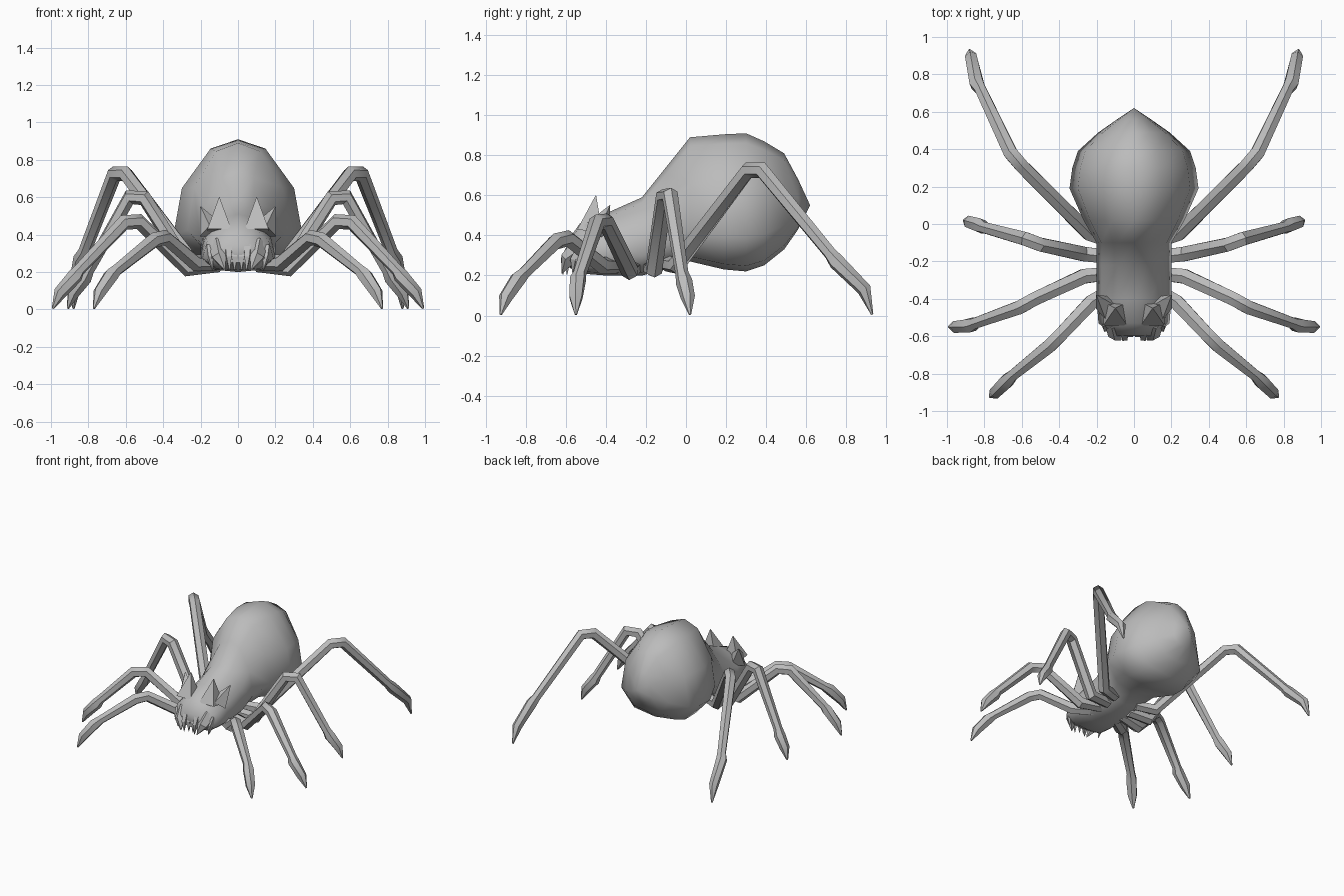
import bpy, bmesh, math
from mathutils import Vector

grey = bpy.data.materials.new("grey shell")
grey.diffuse_color = (0.5, 0.5, 0.5, 1)


def loft(name, rings, angle):
    """Skin a list of equal-length rings, closing both ends."""
    bm = bmesh.new()
    vs = [[bm.verts.new(p) for p in r] for r in rings]
    n = len(rings[0])
    for a, b in zip(vs, vs[1:]):
        for i in range(n):
            j = (i + 1) % n
            bm.faces.new((a[i], a[j], b[j], b[i]))
    bm.faces.new(vs[0])
    bm.faces.new(vs[-1])
    bmesh.ops.remove_doubles(bm, verts=bm.verts, dist=0.0005)
    bmesh.ops.recalc_face_normals(bm, faces=bm.faces)
    me = bpy.data.meshes.new(name)
    bm.to_mesh(me)
    bm.free()
    me.materials.append(grey)
    ob = bpy.data.objects.new(name, me)
    bpy.context.collection.objects.link(ob)
    bpy.ops.object.select_all(action='DESELECT')
    ob.select_set(True)
    bpy.context.view_layer.objects.active = ob
    bpy.ops.object.shade_smooth_by_angle(angle=math.radians(angle))
    return ob


def tube(name, path, sides=6, angle=50):
    """Tube through (x, y, z, radius) points, made for both sides."""
    pts = [Vector(p[:3]) for p in path]
    for s, label in ((1, "right"), (-1, "left")):
        rings = []
        for i, p in enumerate(pts):
            t1 = (p - pts[max(i - 1, 0)]).normalized()
            t2 = (pts[min(i + 1, len(pts) - 1)] - p).normalized()
            t = (t1 + t2).normalized()
            side = t.cross(Vector((0, 0, 1)))
            if side.length < 0.05:
                side = Vector((1, 0, 0))
            side.normalize()
            up = side.cross(t)
            r = path[i][3]
            ring = []
            for k in range(sides):
                a = 2 * math.pi * (k + 0.5) / sides
                q = p + (side * math.cos(a) + up * math.sin(a)) * r
                ring.append((s * q.x, q.y, q.z))
            rings.append(ring)
        loft(f"{name}_{label}", rings, angle)


# Half cross-section as (width fraction, height fraction), top to bottom
half = [(0, 1), (0.43, 0.93), (0.87, 0.62), (1, 0.25), (0.62, 0.04), (0, 0)]
section = half + [(-x, z) for x, z in half[-2:0:-1]]

# Head, thorax and abdomen: y, bottom, top, half width
stations = [
    (-0.60, 0.25, 0.36, 0.11), (-0.53, 0.21, 0.46, 0.19),
    (-0.40, 0.20, 0.51, 0.20), (-0.22, 0.20, 0.59, 0.20),
    (-0.10, 0.23, 0.74, 0.20), (0.02, 0.27, 0.89, 0.27),
    (0.19, 0.23, 0.905, 0.345), (0.30, 0.22, 0.91, 0.33),
    (0.39, 0.25, 0.87, 0.30), (0.49, 0.33, 0.81, 0.19),
    (0.56, 0.43, 0.68, 0.09), (0.62, 0.55, 0.55, 0.0),
]
loft("body", [[(x * w, y, b + z * (t - b)) for x, z in section]
              for y, b, t, w in stations], 60)

# Legs, each from hip through knee and ankle to the claw
tube("front_leg", [
    (0.10, -0.34, 0.25, 0.04), (0.23, -0.42, 0.25, 0.045),
    (0.39, -0.59, 0.385, 0.042), (0.45, -0.65, 0.37, 0.042),
    (0.65, -0.81, 0.21, 0.033), (0.68, -0.84, 0.18, 0.042),
    (0.74, -0.90, 0.09, 0.036), (0.77, -0.925, 0.005, 0.006)])
tube("second_leg", [
    (0.10, -0.26, 0.24, 0.04), (0.27, -0.28, 0.22, 0.045),
    (0.53, -0.40, 0.47, 0.042), (0.61, -0.445, 0.465, 0.042),
    (0.85, -0.53, 0.21, 0.033), (0.87, -0.54, 0.18, 0.042),
    (0.95, -0.55, 0.09, 0.036), (0.99, -0.55, 0.005, 0.006)])
tube("third_leg", [
    (0.10, -0.18, 0.24, 0.04), (0.27, -0.16, 0.23, 0.045),
    (0.50, -0.11, 0.595, 0.042), (0.58, -0.08, 0.60, 0.042),
    (0.80, -0.02, 0.21, 0.033), (0.82, -0.01, 0.17, 0.042),
    (0.88, 0.01, 0.09, 0.036), (0.91, 0.02, 0.005, 0.006)])
tube("rear_leg", [
    (0.10, -0.10, 0.26, 0.04), (0.24, -0.05, 0.25, 0.045),
    (0.60, 0.31, 0.725, 0.042), (0.66, 0.38, 0.725, 0.042),
    (0.82, 0.72, 0.31, 0.034), (0.84, 0.75, 0.27, 0.042),
    (0.87, 0.89, 0.13, 0.036), (0.88, 0.93, 0.005, 0.006)])

# Pointed brow horns and side spikes on the head
tube("brow_horn", [(0.10, -0.48, 0.42, 0.09), (0.10, -0.45, 0.60, 0.002)], 4, 20)
tube("side_spike", [(0.14, -0.45, 0.42, 0.07), (0.20, -0.38, 0.55, 0.002)], 4, 20)

# Jaws and fangs hanging under the face
tube("jaw", [(0.10, -0.52, 0.34, 0.06), (0.10, -0.59, 0.28, 0.04),
             (0.07, -0.62, 0.21, 0.002)], 5, 30)
for i, (x, y) in enumerate([(0.02, -0.59), (0.05, -0.61), (0.15, -0.56)]):
    tube(f"fang_{i + 1}", [(x, y + 0.03, 0.34, 0.025), (x, y, 0.28, 0.02),
                           (x * 0.9, y - 0.005, 0.205, 0.002)], 4, 20)
